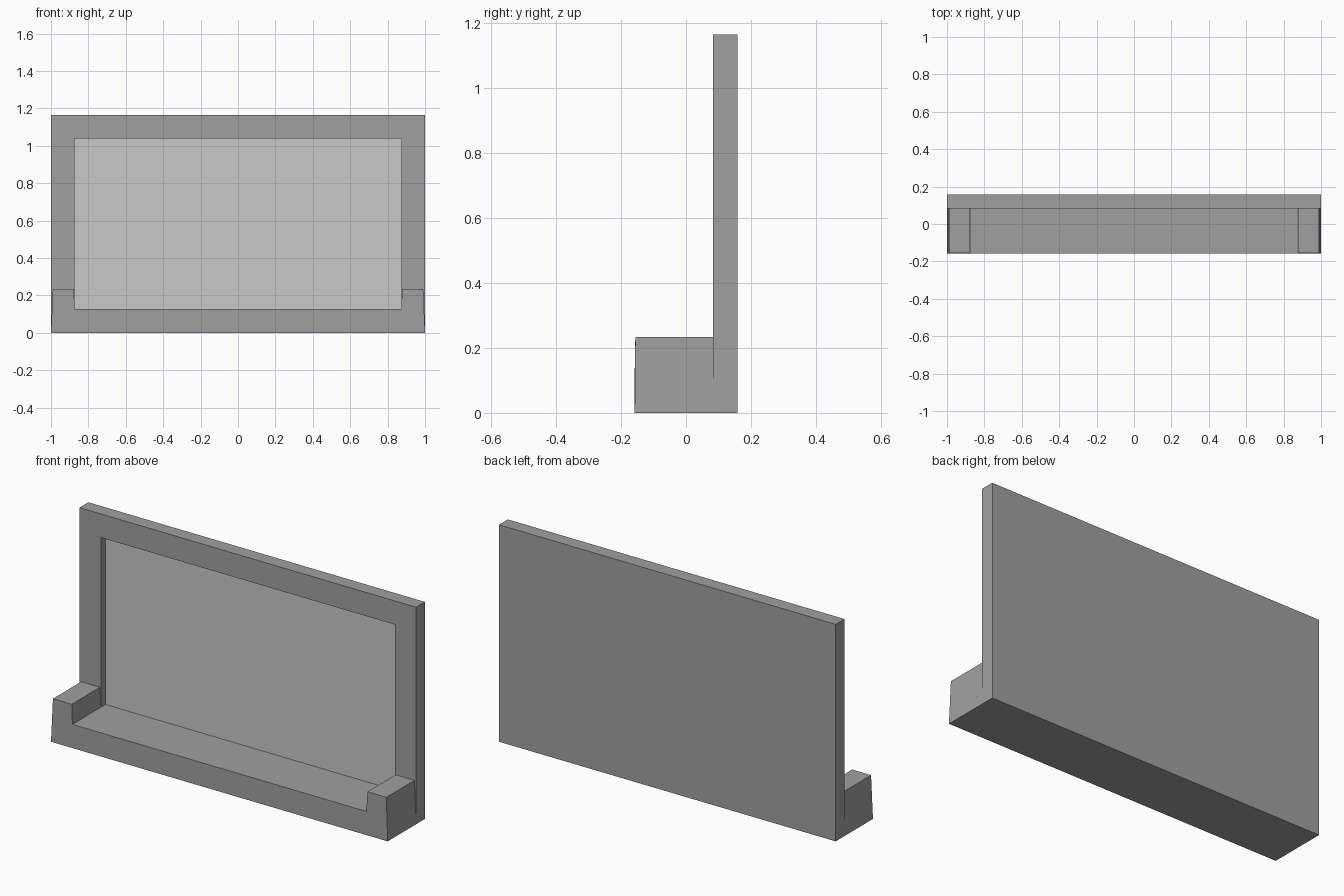
import bpy, bmesh
from mathutils import Vector

if "Cube" in bpy.data.objects:
    bpy.data.objects.remove(bpy.data.objects["Cube"])


def material(name, value):
    m = bpy.data.materials.new(name)
    m.diffuse_color = (value, value, value, 1)
    m.use_nodes = True
    m.node_tree.nodes["Principled BSDF"].inputs["Base Color"].default_value = m.diffuse_color
    return m


GREY = material("mid grey", 0.352)
LIGHT = material("light grey", 0.578)

FRONT, PANEL, RECESS, BACK = -0.158, 0.083, 0.122, 0.158


def add_object(name, bm, *mats):
    mesh = bpy.data.meshes.new(name)
    bm.to_mesh(mesh)
    bm.free()
    for m in mats:
        mesh.materials.append(m)
    obj = bpy.data.objects.new(name, mesh)
    bpy.context.collection.objects.link(obj)
    return obj


# Upright panel: a box whose front face is inset and pushed back into a light recess
bm = bmesh.new()
bmesh.ops.create_cube(bm, size=1)
for v in bm.verts:
    v.co = Vector((v.co.x * 2, BACK if v.co.y > 0 else PANEL, 1.165 if v.co.z > 0 else 0))
bm.normal_update()
front = next(f for f in bm.faces if f.normal.y < -0.9)
bmesh.ops.inset_region(bm, faces=[front], thickness=0.127, use_even_offset=True)
pocket = bmesh.ops.extrude_face_region(bm, geom=[front])
bm.faces.remove(front) if front.is_valid else None
for v in [g for g in pocket["geom"] if isinstance(g, bmesh.types.BMVert)]:
    v.co.y = RECESS
for f in pocket["geom"]:
    if isinstance(f, bmesh.types.BMFace):
        f.material_index = 1
bmesh.ops.recalc_face_normals(bm, faces=bm.faces)
add_object("back_panel", bm, GREY, LIGHT)

# Shelf with slightly tapered raised ends: U-shaped profile extruded along y
half = [(1.0, 0), (0.99, 0.233), (0.878, 0.233), (0.873, 0.127)]
profile = half + [(-x, z) for x, z in reversed(half)]
bm = bmesh.new()
face = bm.faces.new([bm.verts.new((x, PANEL, z)) for x, z in profile])
ext = bmesh.ops.extrude_face_region(bm, geom=[face])
for v in [g for g in ext["geom"] if isinstance(g, bmesh.types.BMVert)]:
    v.co.y = FRONT + (0.002 if v.co.z > 0.2 else 0)
bmesh.ops.recalc_face_normals(bm, faces=bm.faces)
add_object("front_shelf", bm, GREY)
